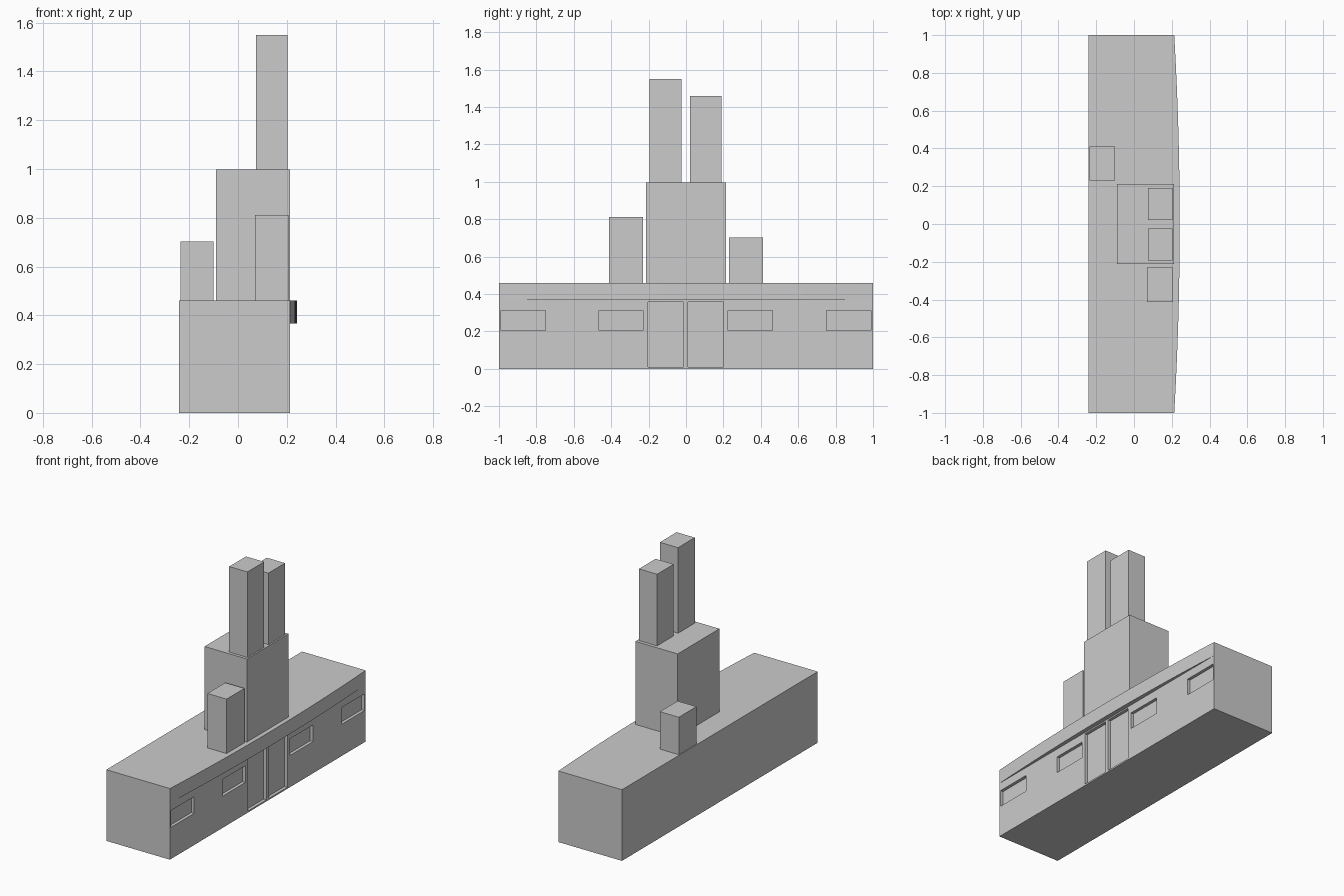
import bpy, bmesh
from mathutils import Vector

if "Cube" in bpy.data.objects:
    bpy.data.objects.remove(bpy.data.objects["Cube"])

BACK, FRONT, BULGE = -0.242, 0.213, 0.029   # depth of hall, wall plane, canopy bow
ROOF, CANOPY = 0.46, 0.367


def add_object(name, bm):
    bmesh.ops.recalc_face_normals(bm, faces=bm.faces)
    mesh = bpy.data.meshes.new(name)
    bm.to_mesh(mesh)
    bm.free()
    obj = bpy.data.objects.new(name, mesh)
    bpy.context.collection.objects.link(obj)
    return obj


def add_box(bm, x, y, z):
    verts = bmesh.ops.create_cube(bm, size=1)["verts"]
    for v in verts:
        v.co = Vector([r[0] if c < 0 else r[1] for c, r in zip(v.co, (x, y, z))])


def box(name, x, y, z):
    bm = bmesh.new()
    add_box(bm, x, y, z)
    return add_object(name, bm)


# Main hall: long block with a bowed canopy along the top of the facade
bm = bmesh.new()
vert = lambda x, y, z: bm.verts.new((x, y, z))
ys = [-1 + i / 8 for i in range(17)]
bow = [FRONT + BULGE * (1 - y * y) for y in ys]
top = [vert(x, y, ROOF) for x, y in zip(bow, ys)]
low = [vert(x, y, CANOPY) for x, y in zip(bow, ys)]
b0, b1 = [vert(BACK, y, 0) for y in (-1, 1)]
t0, t1 = [vert(BACK, y, ROOF) for y in (-1, 1)]
f0, f1 = [vert(FRONT, y, 0) for y in (-1, 1)]
bm.faces.new([t0] + top + [t1])            # roof
bm.faces.new(low)                          # canopy underside
bm.faces.new([b0, b1, f1, f0])             # base
bm.faces.new([b0, t0, t1, b1])             # back wall
bm.faces.new([b0, f0, low[0], top[0], t0])
bm.faces.new([b1, t1, top[-1], low[-1], f1])
bm.faces.new([f0, f1, low[-1], low[0]])    # front wall
for i in range(16):
    bm.faces.new([low[i], low[i + 1], top[i + 1], top[i]])
hall = add_object("main_hall", bm)

# Recessed doors and windows, cut into the front wall
bm = bmesh.new()
recess = (FRONT - 0.02, FRONT + 0.1)
for y in ((-0.203, -0.014), (0.012, 0.2)):
    add_box(bm, recess, y, (0.01, 0.358))
for y in ((-0.99, -0.752), (-0.465, -0.23), (0.225, 0.462), (0.752, 0.988)):
    add_box(bm, recess, y, (0.205, 0.313))
cutter = add_object("opening_cutter", bm)
cutter.hide_render = True
cut = hall.modifiers.new("openings", "BOOLEAN")
cut.operation, cut.solver, cut.object = "DIFFERENCE", "EXACT", cutter
bpy.context.view_layer.objects.active = hall
bpy.ops.object.modifier_apply(modifier=cut.name)
bpy.data.objects.remove(cutter)

# Central tower with two tall chimneys
box("central_tower", (-0.09, 0.213), (-0.213, 0.213), (ROOF, 0.997))
box("tall_chimney", (0.073, 0.203), (-0.194, -0.023), (0.997, 1.55))
box("short_chimney", (0.073, 0.203), (0.021, 0.191), (0.997, 1.46))

# Low side blocks on the hall roof
box("front_side_block", (0.07, 0.207), (-0.412, -0.23), (ROOF, 0.812))
box("back_side_block", (-0.236, -0.101), (0.23, 0.411), (ROOF, 0.702))
